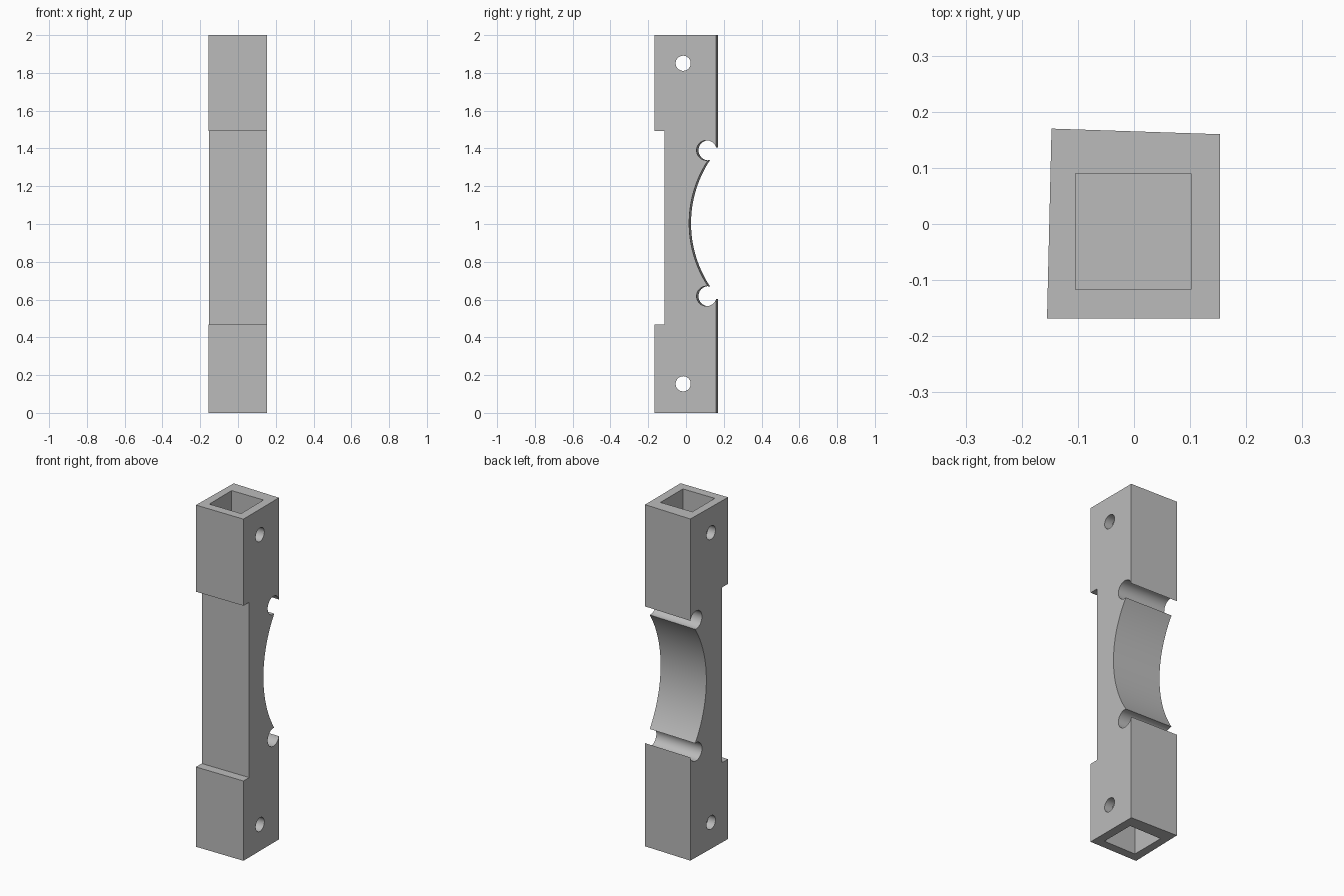
import bpy
import math

cube = bpy.data.objects.get("Cube")
if cube:
    bpy.data.objects.remove(cube, do_unlink=True)

grey = bpy.data.materials.new("plain grey")
grey.use_nodes = True
colour = (0.5, 0.5, 0.5, 1)
grey.diffuse_color = colour
grey.node_tree.nodes["Principled BSDF"].inputs["Base Color"].default_value = colour


def prism(name, outline, z0, z1):
    """Extrude a flat outline from z0 up to z1."""
    n = len(outline)
    verts = [(x, y, z) for z in (z0, z1) for x, y in outline]
    faces = [list(range(n))[::-1], list(range(n, 2 * n))]
    faces += [(i, (i + 1) % n, (i + 1) % n + n, i + n) for i in range(n)]
    mesh = bpy.data.meshes.new(name)
    mesh.from_pydata(verts, [], faces)
    mesh.materials.append(grey)
    obj = bpy.data.objects.new(name, mesh)
    bpy.context.collection.objects.link(obj)
    return obj


def box(name, x0, x1, y0, y1, z0, z1):
    return prism(name, [(x0, y0), (x1, y0), (x1, y1), (x0, y1)], z0, z1)


def cross_cylinder(name, y, z, radius, sides, skew=0.0):
    """Cylinder lying across the block, turned by skew about z."""
    bpy.ops.mesh.primitive_cylinder_add(
        vertices=sides, radius=radius, depth=0.8, location=(0, y, z),
        rotation=(0, math.pi / 2, skew))
    obj = bpy.context.object
    obj.name = name
    obj.data.materials.append(grey)
    return obj


# Main bar with a slightly skewed back face
bar = prism("bar", [(-0.155, -0.168), (0.153, -0.168),
                    (0.153, 0.16), (-0.147, 0.17)], 0, 2)
skew = math.atan2(-0.01, 0.3)

# Shallow front recess, end sockets, pin holes, back scallop and its reliefs
cutters = [
    box("front_recess_cutter", -0.3, 0.3, -0.3, -0.115, 0.467, 1.493),
    cross_cylinder("scallop_cutter", 0.628, 1.004, 0.606, 192, skew),
]
for end, pin_z, relief_z, z0, z1 in (("lower", 0.154, 0.618, -0.1, 0.3),
                                     ("upper", 1.851, 1.39, 1.7, 2.1)):
    cutters += [
        box(end + "_socket_cutter", -0.104, 0.102, -0.117, 0.09, z0, z1),
        cross_cylinder(end + "_pin_hole_cutter", -0.015, pin_z, 0.04, 48),
        cross_cylinder(end + "_relief_cutter", 0.114, relief_z, 0.053, 48, skew),
    ]

bpy.ops.object.select_all(action="DESELECT")
bar.select_set(True)
bpy.context.view_layer.objects.active = bar
for cutter in cutters:
    mod = bar.modifiers.new(cutter.name, "BOOLEAN")
    mod.operation = "DIFFERENCE"
    mod.solver = "EXACT"
    mod.object = cutter
    bpy.ops.object.modifier_apply(modifier=mod.name)
    bpy.data.objects.remove(cutter, do_unlink=True)

# Smooth round cuts, crisp edges
bpy.ops.object.shade_smooth_by_angle(angle=math.radians(30))
